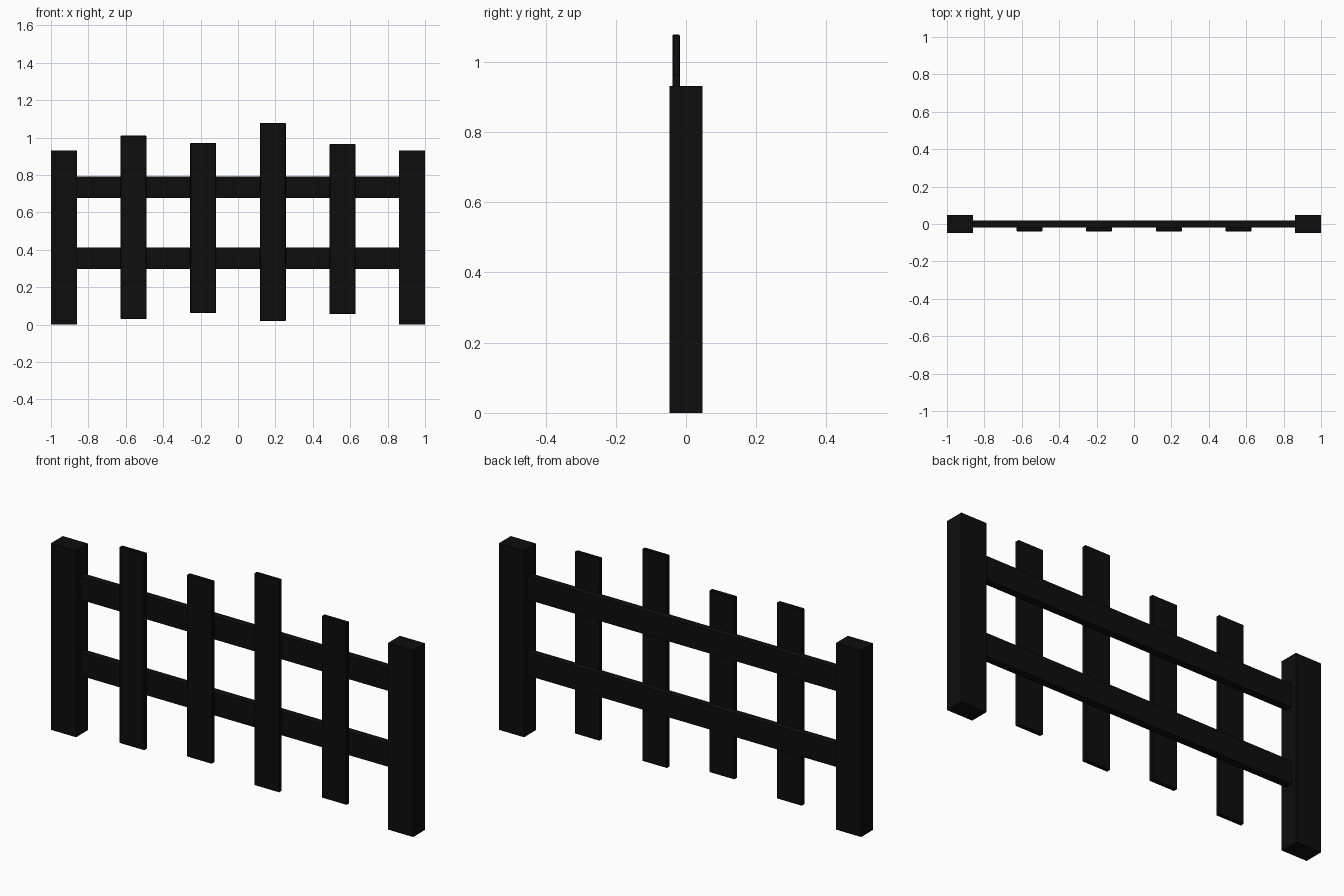
import bpy

if "Cube" in bpy.data.objects:
    bpy.data.objects.remove(bpy.data.objects["Cube"])

dark = bpy.data.materials.new("dark_paint")
dark.diffuse_color = (0.004, 0.004, 0.004, 1)
dark.use_nodes = True
dark.node_tree.nodes["Principled BSDF"].inputs["Base Color"].default_value = dark.diffuse_color


def box(name, x, y, z, bevel=0.0):
    """Box from (min, max) ranges, with an optional small chamfer."""
    mid = [(a + b) / 2 for a, b in (x, y, z)]
    bpy.ops.mesh.primitive_cube_add(size=1, location=mid)
    ob = bpy.context.object
    ob.name = name
    ob.scale = [b - a for a, b in (x, y, z)]
    bpy.ops.object.transform_apply(location=False, rotation=False, scale=True)
    ob.data.materials.append(dark)
    if bevel:
        mod = ob.modifiers.new("chamfer", 'BEVEL')
        mod.width = bevel
        mod.segments = 1
    return ob


BOARD = 0.139            # shared width of posts and pickets
SPACING = 0.3722         # even spacing between upright centres

# End posts
for side, cx in (("left", -0.9305), ("right", 0.9305)):
    box(f"{side}_post", (cx - BOARD / 2, cx + BOARD / 2),
        (-0.047, 0.047), (0, 0.931))

# Horizontal rails, let into the posts
for name, z in (("lower_rail", (0.297, 0.412)), ("upper_rail", (0.676, 0.791))):
    box(name, (-0.875, 0.875), (-0.018, 0.019), z)

# Uneven pickets nailed to the front of the rails
heights = [(0.03, 1.01), (0.062, 0.971), (0.019, 1.078), (0.056, 0.965)]
for i, z in enumerate(heights):
    cx = (i - 1.5) * SPACING
    box(f"picket_{i + 1}", (cx - BOARD / 2, cx + BOARD / 2),
        (-0.039, -0.0175), z, bevel=0.003)
